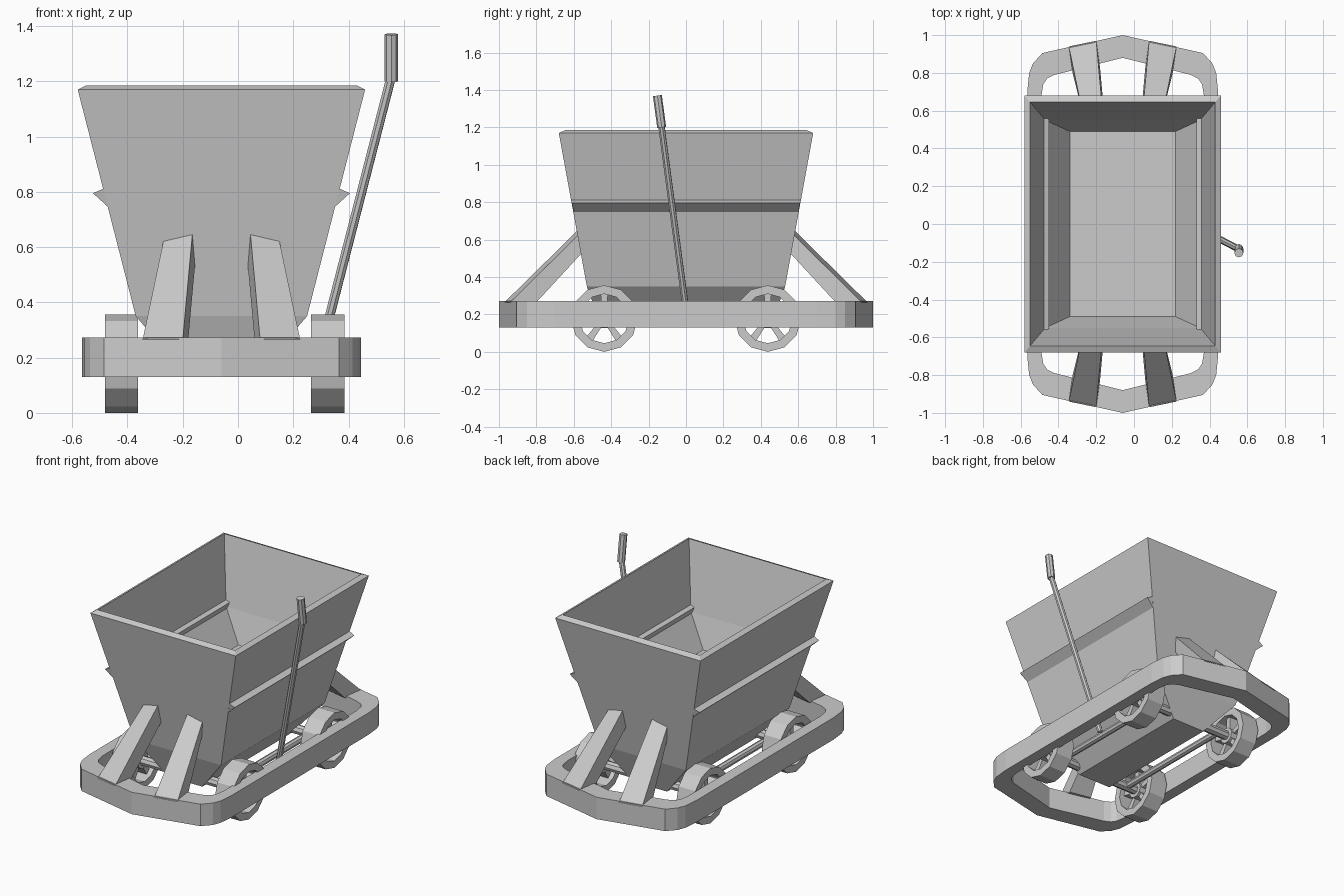
import bpy, bmesh
from math import sin, cos, pi
from mathutils import Vector, Matrix

if "Cube" in bpy.data.objects:
    bpy.data.objects.remove(bpy.data.objects["Cube"])

CX = -0.06          # cart centreline
WX = -0.048         # wheelset centreline


def make(name, verts, faces):
    me = bpy.data.meshes.new(name)
    me.from_pydata([tuple(v) for v in verts], [], faces)
    bm = bmesh.new()
    bm.from_mesh(me)
    bmesh.ops.recalc_face_normals(bm, faces=bm.faces)
    bm.to_mesh(me)
    bm.free()
    ob = bpy.data.objects.new(name, me)
    bpy.context.collection.objects.link(ob)
    return ob


def loft(name, rings, cap=True, closed=False):
    """Skin a list of equal-length point rings."""
    n, m = len(rings[0]), len(rings)
    verts = [p for r in rings for p in r]
    faces = []
    for i in range(m if closed else m - 1):
        a, b = i * n, ((i + 1) % m) * n
        for j in range(n):
            k = (j + 1) % n
            faces.append((a + j, a + k, b + k, b + j))
    if cap and not closed:
        faces += [tuple(range(n)), tuple(range((m - 1) * n, m * n))]
    return make(name, verts, faces)


def rod(name, p, q, r, sides=8):
    p, q = Vector(p), Vector(q)
    rot = (q - p).to_track_quat('Z', 'Y')
    ring = [rot @ Vector((r * cos(2 * pi * i / sides), r * sin(2 * pi * i / sides), 0))
            for i in range(sides)]
    return loft(name, [[c + v for v in ring] for c in (p, q)])


def rect(hx, hy, z):
    return [(CX - hx, -hy, z), (CX + hx, -hy, z), (CX + hx, hy, z), (CX - hx, hy, z)]


# tub: outer skin from the keel up, over the rim and down inside
loft("tub", [rect(.12, .45, .13), rect(.31, .53, .35), rect(.52, .68, 1.17),
             rect(.49, .645, 1.185), rect(.41, .55, .77), rect(.28, .49, .58)])

# side ribs on the tub
for s, side in ((-1, "left"), (1, "right")):
    prof = [(.41, .745, .6), (.465, .795, .61), (.425, .812, .615), (.39, .80, .61)]
    loft(side + "_rib", [[(CX + s * x, e * y, z) for x, z, y in prof] for e in (-1, 1)])


# chassis frame: closed ring with pointed ends
def outline(quarter, tip):
    right = [(x, -y) for x, y in reversed(quarter)] + quarter
    return [(0, -tip)] + right + [(0, tip)] + [(-x, -y) for x, y in right]


outer = outline([(.505, .70), (.495, .80), (.475, .85), (.425, .905)], 1.0)
inner = outline([(.43, .68), (.42, .74), (.40, .77), (.36, .79)], .88)
loft("chassis_frame", [[(CX + x, y, z) for x, y in o] for o, z in
                       ((outer, .13), (outer, .272), (inner, .272), (inner, .13))], closed=True)

# slanted braces from frame to tub
for sx in (-1, 1):
    for sy in (-1, 1):
        low = [(.285, .94, .265), (.14, .97, .265), (.12, .83, .265), (.265, .80, .265)]
        top = [(.21, .578, .622), (.105, .582, .647), (.095, .555, .54), (.195, .555, .53)]
        loft("brace", [[(CX + sx * x, sy * y, z) for x, y, z in r] for r in (low, top)])

# wheels, axles
R, WZ = .178, .178
for sy in (-1, 1):
    y = sy * .437
    rod("axle", (WX - .40, y, WZ), (WX + .40, y, WZ), .03)
    for sx in (-1, 1):
        def ring(r, x):
            return [(WX + sx * x, y + r * sin(pi * i / 6), WZ + r * cos(pi * i / 6))
                    for i in range(12)]
        loft("wheel_rim", [ring(R, .313), ring(R, .433), ring(.132, .433), ring(.132, .313)],
             closed=True)
        rod("wheel_hub", (WX + sx * .325, y, WZ), (WX + sx * .42, y, WZ), .052, 10)
        # five tapered spokes
        for k in range(5):
            rot = Matrix.Rotation(2 * pi * k / 5, 3, 'X')
            c = Vector((WX + sx * .373, y, WZ))
            rings = [[c + rot @ Vector((dx * t, dy * w, d))
                      for dx, dy in ((-1, -1), (1, -1), (1, 1), (-1, 1))]
                     for d, w, t in ((.04, .014, .03), (.14, .02, .03))]
            loft("spoke", rings)

# rods joining the axles
for s in (-1, 1):
    rod("axle_link", (WX + s * .26, -.437, WZ), (WX + s * .26, .437, WZ), .022)

# brake lever and grip
rod("brake_lever", (.28, .01, .15), (.553, -.132, 1.21), .018)
rod("lever_grip", (.555, -.13, 1.20), (.555, -.153, 1.37), .024)
